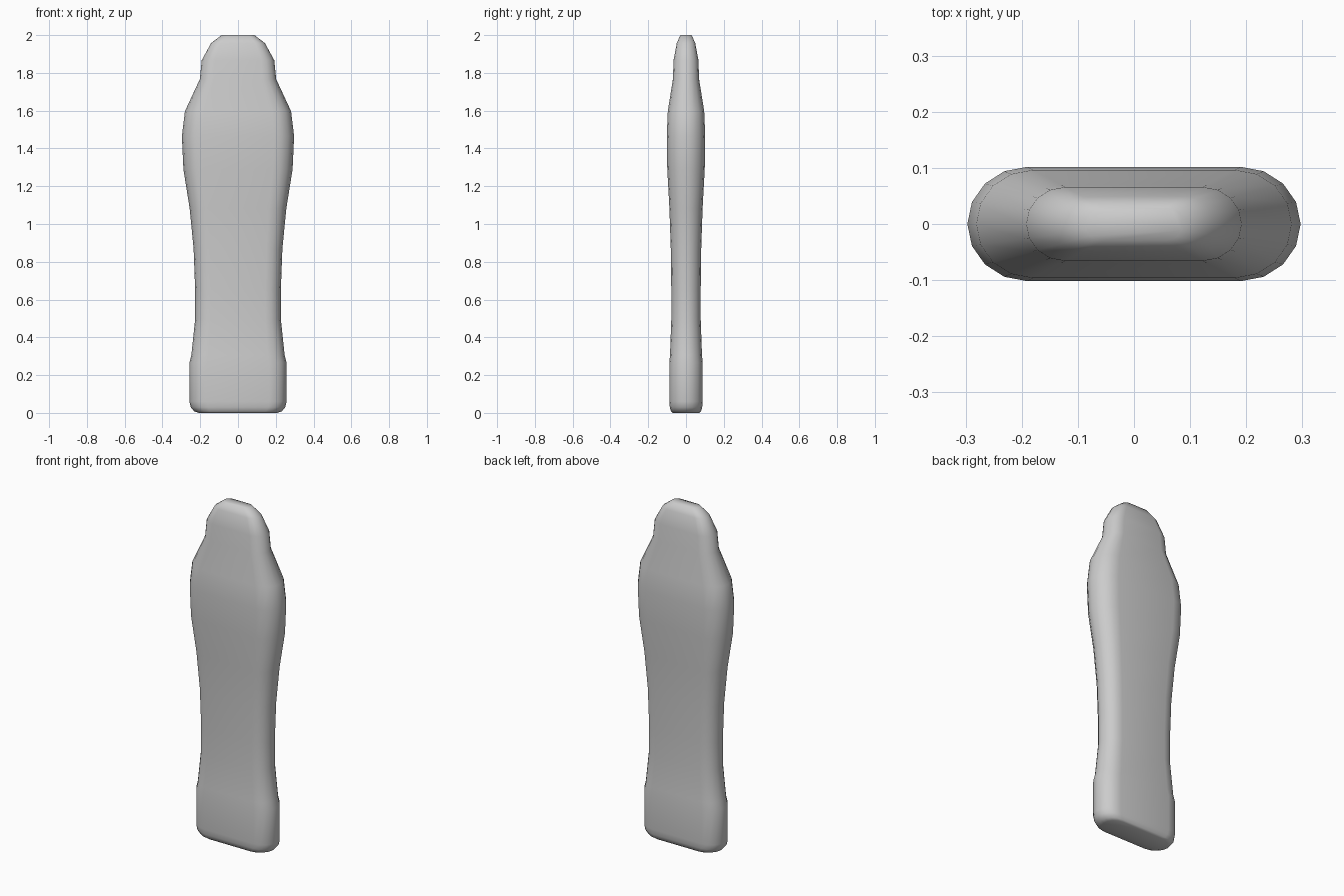
import bpy
import bmesh
import math

cube = bpy.data.objects.get("Cube")
if cube:
    bpy.data.objects.remove(cube, do_unlink=True)

grey = bpy.data.materials.new("plain grey")
grey.use_nodes = True
colour = (0.6, 0.6, 0.6, 1)
grey.diffuse_color = colour
grey.node_tree.nodes["Principled BSDF"].inputs["Base Color"].default_value = colour

# Half width of the handle at each height
PROFILE = [
    (0.0, 0.208), (0.008, 0.232), (0.03, 0.25), (0.06, 0.257), (0.267, 0.257),
    (0.305, 0.247), (0.495, 0.227), (0.655, 0.227), (0.87, 0.235),
    (1.083, 0.256), (1.29, 0.289), (1.465, 0.297), (1.597, 0.281),
    (1.767, 0.202), (1.867, 0.192), (1.957, 0.143), (2.0, 0.087),
]
FLAT = 0.64      # share of the width that is flat
DEPTH = 0.343    # thickness relative to width
STEPS = 8        # segments in each rounded end


def section(bm, z, half):
    """One ring: flat front and back joined by rounded ends."""
    ring = []
    for side in (1, -1):
        for i in range(STEPS + 1):
            a = math.pi * (i / STEPS - 0.5)
            x = side * half * (FLAT + (1 - FLAT) * math.cos(a))
            y = side * half * DEPTH * math.sin(a)
            ring.append(bm.verts.new((x, y, z)))
    return ring


# Handle body, lofted through the rings and capped at both ends
bm = bmesh.new()
rings = [section(bm, z, half) for z, half in PROFILE]
for low, high in zip(rings, rings[1:]):
    for i in range(len(low)):
        j = (i + 1) % len(low)
        bm.faces.new((low[i], low[j], high[j], high[i]))
bm.faces.new(rings[0][::-1])
bm.faces.new(rings[-1])
bmesh.ops.recalc_face_normals(bm, faces=bm.faces)

mesh = bpy.data.meshes.new("handle")
bm.to_mesh(mesh)
bm.free()
mesh.materials.append(grey)
handle = bpy.data.objects.new("handle", mesh)
bpy.context.collection.objects.link(handle)

# Smooth shading over the whole body
bpy.ops.object.select_all(action="DESELECT")
handle.select_set(True)
bpy.context.view_layer.objects.active = handle
bpy.ops.object.shade_smooth_by_angle(angle=math.radians(60))
